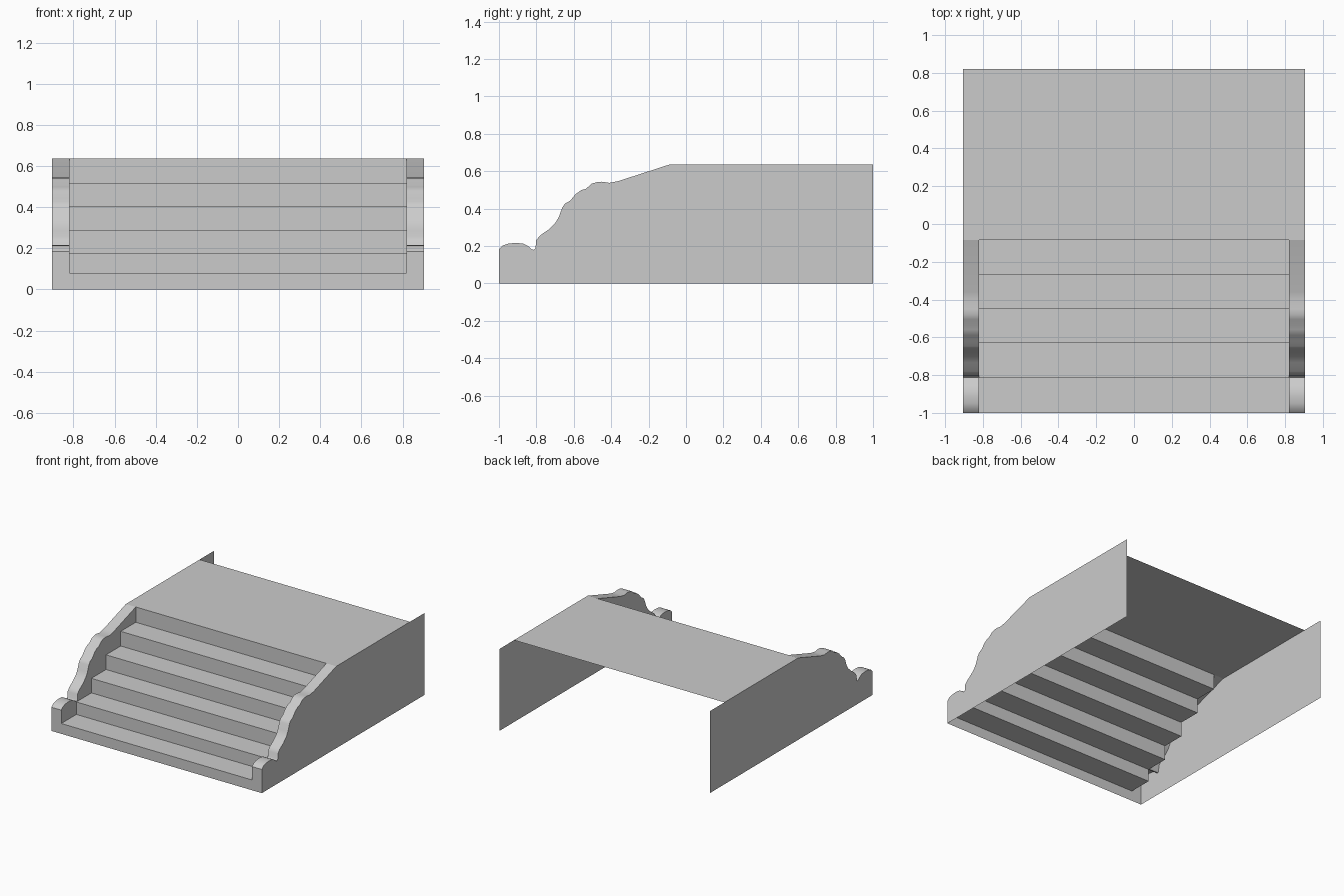
import bpy, bmesh, math

cube = bpy.data.objects.get("Cube")
if cube:
    bpy.data.objects.remove(cube, do_unlink=True)

stone = bpy.data.materials.new("grey_stone")
stone.use_nodes = True
GREY = (0.6, 0.6, 0.6, 1)
stone.diffuse_color = GREY
stone.node_tree.nodes["Principled BSDF"].inputs["Base Color"].default_value = GREY

OUTER, INNER = 0.905, 0.82
FRONT, BACK, DECK_END, TOP = -1, 1, 0.82, 0.637

# Side profile of the steps, as (y, z)
riser_y = [FRONT, -0.815, -0.63, -0.45, -0.27, -0.085]
tread_z = [0, 0.08, 0.177, 0.29, 0.404, 0.518, TOP]
steps = []
for i, y in enumerate(riser_y):
    steps += [(y, tread_z[i]), (y, tread_z[i + 1])]

# Scrolled top edge of the side walls, as (y, z)
scroll = [(FRONT, 0.184), (-0.98, 0.203), (-0.95, 0.213), (-0.91, 0.217), (-0.87, 0.213),
          (-0.845, 0.2), (-0.825, 0.183), (-0.813, 0.18), (-0.804, 0.19), (-0.802, 0.23),
          (-0.78, 0.257), (-0.735, 0.288), (-0.7, 0.322), (-0.68, 0.355), (-0.662, 0.405),
          (-0.647, 0.427), (-0.62, 0.442), (-0.59, 0.478), (-0.56, 0.499), (-0.535, 0.506),
          (-0.505, 0.533), (-0.48, 0.541), (-0.45, 0.544), (-0.41, 0.538), (-0.36, 0.548),
          (-0.085, TOP)]


def build(name, polygons, smooth=False):
    """Make one object from a list of polygons given as point lists."""
    bm = bmesh.new()
    for points in polygons:
        bm.faces.new([bm.verts.new(p) for p in points])
    bmesh.ops.remove_doubles(bm, verts=bm.verts, dist=0.0005)
    mesh = bpy.data.meshes.new(name)
    bm.to_mesh(mesh)
    bm.free()
    mesh.materials.append(stone)
    obj = bpy.data.objects.new(name, mesh)
    bpy.context.collection.objects.link(obj)
    if smooth:
        bpy.ops.object.select_all(action="DESELECT")
        obj.select_set(True)
        bpy.context.view_layer.objects.active = obj
        bpy.ops.object.shade_smooth_by_angle(angle=math.radians(40))
    return obj


def strip(profile, x0, x1):
    """Sweep a (y, z) profile between two x positions, facing up and forward."""
    return [[(x0, *a), (x1, *a), (x1, *b), (x0, *b)] for a, b in zip(profile, profile[1:])]


def upright(profile, x, sign):
    """Flat polygon at x, facing towards the given x direction."""
    points = [(x, y, z) for y, z in profile]
    return points if sign < 0 else points[::-1]


# Steps and the upper deck
build("steps", strip(steps[1:], -INNER, INNER))
build("deck", strip([(riser_y[-1], TOP), (DECK_END, TOP)], -OUTER, OUTER))

# Low front panel with raised ends
build("front_panel", strip(steps[:2], -INNER, INNER))

for side, s in (("left", 1), ("right", -1)):
    x0, x1 = sorted((s * INNER, s * OUTER))
    build(side + "_front_post", strip([(FRONT, 0), scroll[0]], x0, x1))
    build(side + "_scroll_cap", strip(scroll, x0, x1), smooth=True)
    # Thin outer wall that runs past the deck
    outline = [(FRONT, 0)] + scroll + [(BACK, TOP), (BACK, 0)]
    build(side + "_outer_wall", [upright(outline, s * OUTER, s)])
    # Inner face between the scrolled edge and the steps
    cheek = scroll + steps[-2:0:-1]
    build(side + "_inner_cheek", [upright(cheek, s * INNER, -s)])
